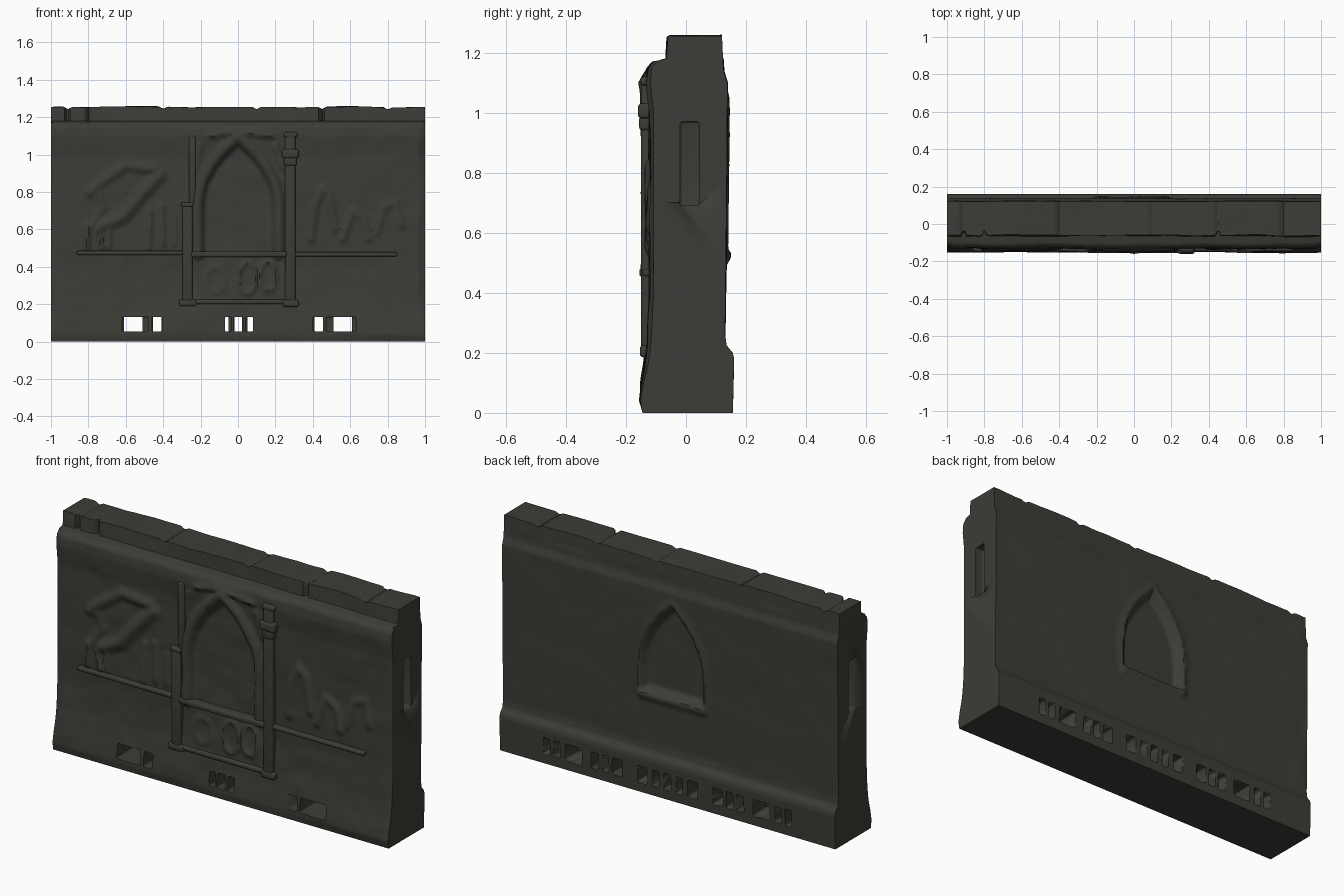
import bpy, bmesh, math
from mathutils import Vector, noise

if "Cube" in bpy.data.objects:
    bpy.data.objects.remove(bpy.data.objects["Cube"])

stone = bpy.data.materials.new("dark_olive_stone")
stone.diffuse_color = (0.045, 0.046, 0.038, 1)
stone.use_nodes = True
stone.node_tree.nodes["Principled BSDF"].inputs["Base Color"].default_value = stone.diffuse_color


def finish(name, bm, angle=40):
    bmesh.ops.recalc_face_normals(bm, faces=bm.faces)
    me = bpy.data.meshes.new(name)
    bm.to_mesh(me)
    bm.free()
    ob = bpy.data.objects.new(name, me)
    bpy.context.collection.objects.link(ob)
    me.materials.append(stone)
    bpy.ops.object.select_all(action='DESELECT')
    ob.select_set(True)
    bpy.context.view_layer.objects.active = ob
    bpy.ops.object.shade_smooth_by_angle(angle=math.radians(angle))
    return ob


def boxes(name, ranges, bevel=0.0):
    """Boxes given as (x0, x1, y0, y1, z0, z1)."""
    bm = bmesh.new()
    for x0, x1, y0, y1, z0, z1 in ranges:
        vs = bmesh.ops.create_cube(bm, size=1)["verts"]
        for v in vs:
            v.co = ((x0 + x1) / 2 + v.co.x * (x1 - x0), (y0 + y1) / 2 + v.co.y * (y1 - y0),
                    (z0 + z1) / 2 + v.co.z * (z1 - z0))
    if bevel:
        bmesh.ops.bevel(bm, geom=bm.edges[:], offset=bevel, segments=3, profile=0.5, affect='EDGES')
    return finish(name, bm)


def smooth(t):
    t = min(1, max(0, t))
    return t * t * (3 - 2 * t)


def line_dist(x, z, pts):
    best = 9
    for (ax, az), (bx, bz) in zip(pts, pts[1:]):
        dx, dz = bx - ax, bz - az
        t = min(1, max(0, ((x - ax) * dx + (z - az) * dz) / (dx * dx + dz * dz)))
        best = min(best, math.hypot(x - ax - t * dx, z - az - t * dz))
    return best


def arch(half, bottom, spring, peak, cx=0.0):
    """Outline of a pointed arch."""
    side = [(half, bottom)] + [(half * (1 - t ** 2.2), spring + (peak - spring) * t)
                               for t in (0, .2, .4, .6, .75, .88, 1)]
    return [(cx - x, z) for x, z in side] + [(cx + x, z) for x, z in reversed(side[:-1])]


def inside(x, z, pts):
    hit = False
    for (ax, az), (bx, bz) in zip(pts, pts[1:] + pts[:1]):
        if (az > z) != (bz > z) and x < ax + (z - az) * (bx - ax) / (bz - az):
            hit = not hit
    return hit


def ring(cx, cz, rx, rz):
    return [(cx + rx * math.cos(a * math.pi / 5), cz + rz * math.sin(a * math.pi / 5)) for a in range(11)]


front_arch = arch(0.215, 0.47, 0.72, 1.09)
back_arch = arch(0.19, 0.54, 0.68, 1.04, -0.01)
# worn carving: (path, half width, height)
strokes = [
    ([(-.79, .80), (-.75, .84), (-.6, .94), (-.44, .92)], .045, .018),
    ([(-.42, .89), (-.52, .78), (-.61, .67), (-.72, .62)], .055, .024),
    ([(-.76, .82), (-.72, .72), (-.78, .62)], .04, .012),
    ([(-.8, .62), (-.81, .5)], .028, .02), ([(-.75, .6), (-.73, .5)], .028, .02),
    ([(-.69, .63), (-.69, .5)], .025, .016),
    ([(-.47, .7), (-.48, .5)], .03, .014), ([(-.41, .72), (-.4, .52)], .028, .014),
    ([(-.34, .68), (-.34, .52)], .025, .01),
    ([(.39, .55), (.41, .72), (.45, .82), (.49, .78), (.52, .6)], .035, .015),
    ([(.56, .55), (.61, .7), (.67, .66), (.7, .55)], .035, .014),
    ([(.74, .58), (.78, .72), (.84, .74), (.87, .62)], .035, .012),
    ([(-.15, 1.1), (-.05, 1.12), (.05, 1.115), (.18, 1.1)], .03, .015),
    ([(.2, 1.05), (.24, .93)], .03, .014), ([(-.2, 1.05), (-.23, .92)], .03, .01),
    (ring(.05, .34, .045, .085), .022, .013), (ring(.16, .35, .045, .08), .022, .013),
    (ring(-.12, .33, .05, .07), .025, .007),
]
boxed = [(p, w, h, min(q[0] for q in p) - w, max(q[0] for q in p) + w) for p, w, h in strokes]


def front_relief(x, z):
    h = 0.0
    for p, w, hh, lo, hi in boxed:
        if lo < x < hi:
            h = max(h, hh * smooth(1 - line_dist(x, z, p) / w))
    if abs(x) < 0.27:
        d = line_dist(x, z, front_arch)
        h = max(h, 0.025 * smooth(1.35 - d / 0.032))
        if inside(x, z, front_arch):
            h -= 0.012 * smooth(d / 0.05)
    return h


def back_relief(x, z):
    if abs(x) > 0.3:
        return 0
    d = line_dist(x, z, back_arch)
    sill = 0.012 * smooth(1 - line_dist(x, z, [(-.19, .52), (.17, .52)]) / .04)
    if inside(x, z, back_arch):
        return sill - 0.035 * smooth(min(d, abs(z - .53)) / 0.035)
    return sill + 0.008 * smooth(1 - d / 0.05)


# wall: battered profile (y, z) swept along x and weathered
corners = [(-.145, 0), (-.153, .04), (-.148, .10), (-.139, .16), (-.13, .24), (-.122, .4), (-.122, 1.0),
           (-.133, 1.10), (-.128, 1.15), (-.11, 1.17), (-.065, 1.18), (-.06, 1.255), (.12, 1.255),
           (.125, 1.14), (.138, 1.10), (.135, .7), (.13, .26), (.135, .225), (.155, .2), (.16, .18), (.156, 0)]
profile = []
for (ay, az), (by, bz) in zip(corners, corners[1:] + corners[:1]):
    n = max(1, round(math.hypot(by - ay, bz - az) / 0.012))
    profile += [(ay + (by - ay) * i / n, az + (bz - az) * i / n) for i in range(n)]

cols = 190
bm = bmesh.new()
rings = []
for c in range(cols + 1):
    x = -1 + 2 * c / cols
    edge = smooth((1 - abs(x)) / 0.035)
    row = []
    for y, z in profile:
        ny, nz = y, z
        rough = (noise.noise((x * 4, y * 3, z * 5)) * 0.007 + noise.noise((x * 11, y * 9, z * 13)) * 0.003) * edge
        if z > 1.175:                                   # coping with cracks and chips
            crack = max(smooth(1 - abs(x - k) / 0.016) for k in (-.91, -.80, .45))
            if y < 0:
                ny += 0.03 * crack + rough
            if z > 1.25:
                nz += rough * 0.8 - 0.012 * max(smooth(1 - abs(x - k) / 0.025) for k in (-.91, -.4, .1, .45, .8))
        elif y < -0.1:                                  # carved front
            if z > 0.001:
                ny -= rough * smooth(z / .05)
            if 0.2 < z < 1.15:
                ny -= front_relief(x, z) * edge
            ny += 0.014 * (1 - edge) * smooth(z / 0.2)
        elif y > 0.1 and z > 0.001:                     # plain back
            ny += rough * (0.5 if z > 0.25 else 0.1)
            if 0.27 < z < 1.09:
                ny += back_relief(x, z)
        row.append(bm.verts.new((x, ny, nz)))
    rings.append(row)
n = len(profile)
for a, b in zip(rings, rings[1:]):
    for i in range(n):
        bm.faces.new((a[i], a[(i + 1) % n], b[(i + 1) % n], b[i]))
bm.faces.new(rings[0])
bm.faces.new(rings[-1])
wall = finish("wall", bm, 45)

# openings: front drains, back drain slots, slots in both ends
right = [(.27, .33), (.35, .39), (.41, .455), (.51, .61), (.64, .68), (.70, .74)]
left = [(-b, -a) for a, b in right]
middle = [(-.18, -.12), (-.09, -.05), (-.02, .022), (.05, .09), (.12, .18)]
back_cut = boxes("back_slot_cutter", [(a, b, .02, .3, .05, .14) for a, b in left + middle + right], 0.008)
front_cut = boxes("front_hole_cutter", [(a, b, -.3, .04, .053, .133) for a, b in
                  [(-.62, -.48), (-.46, -.405), (-.07, -.035), (-.025, .027), (.04, .08), (.40, .455), (.47, .63)]], 0.008)
end_cut = boxes("end_slot_cutter", [(s * 1.2 - .25, s * 1.2 + .25, -.02, .045, .69, .97) for s in (-1, 1)], 0.008)
bpy.context.view_layer.objects.active = wall
for cutter in (back_cut, front_cut, end_cut):
    m = wall.modifiers.new("cut", 'BOOLEAN')
    m.operation, m.solver, m.object = 'DIFFERENCE', 'EXACT', cutter
    wall.modifiers.move(len(wall.modifiers) - 1, 0)
    bpy.ops.object.modifier_apply(modifier=m.name)
    bpy.data.objects.remove(cutter)

# pilasters with bases and capitals
boxes("left_pilaster", [(-.298, -.243, -.148, -.09, .2, .74), (-.262, -.226, -.142, -.09, .72, 1.1),
                        (-.315, -.222, -.152, -.09, .19, .225), (-.305, -.238, -.151, -.09, .72, .745)], 0.01)
boxes("right_pilaster", [(.252, .308, -.15, -.09, .2, 1.12), (.24, .325, -.154, -.09, .185, .225),
                         (.235, .325, -.16, -.09, .98, 1.03), (.246, .314, -.156, -.09, .94, .99),
                         (.245, .318, -.152, -.09, 1.09, 1.12)], 0.012)
# long sill, interrupted by the pilasters, and ledge below the window
boxes("sill", [(-.86, -.29, -.147, -.09, .462, .486), (-.25, .26, -.155, -.09, .452, .482),
               (.3, .85, -.146, -.09, .455, .478)], 0.009)
boxes("lower_ledge", [(-.235, .25, -.148, -.09, .2, .226)], 0.01)
